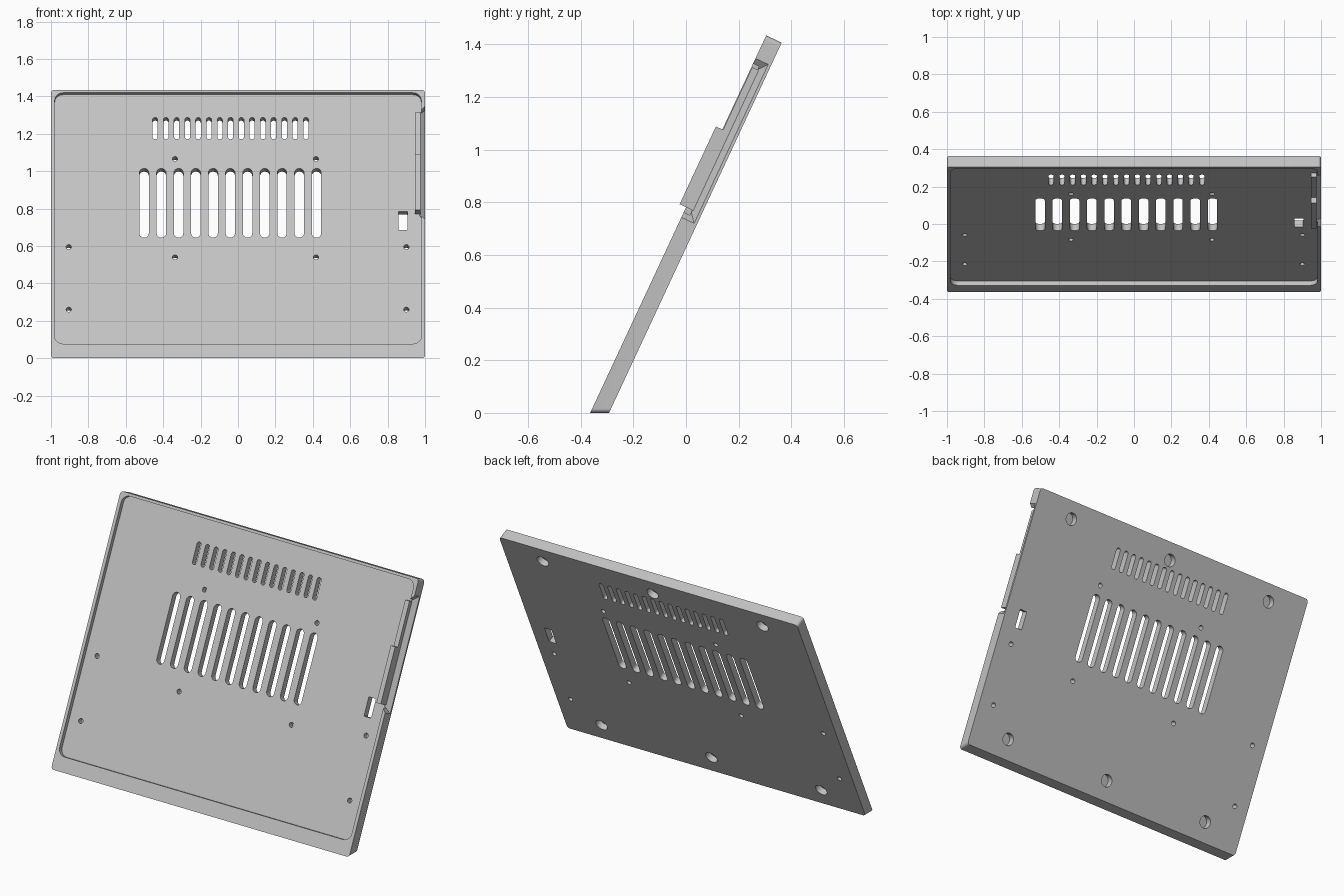
import bpy, bmesh, math
from mathutils import Vector

if "Cube" in bpy.data.objects:
    bpy.data.objects.remove(bpy.data.objects["Cube"], do_unlink=True)

LEAN = math.radians(25)
HEIGHT, THICK, FLOOR = 1.582, 0.065, 0.025

grey = bpy.data.materials.new("light grey plastic")
grey.use_nodes = True
grey.diffuse_color = (0.54, 0.54, 0.54, 1)
grey.node_tree.nodes["Principled BSDF"].inputs["Base Color"].default_value = (0.54, 0.54, 0.54, 1)


# Panel frame: local x across, local y into the panel, local z up the panel
def rounded(x0, x1, z0, z1, r, steps=8):
    pts = []
    corners = [(x1 - r, z1 - r), (x0 + r, z1 - r), (x0 + r, z0 + r), (x1 - r, z0 + r)]
    for i, (cx, cz) in enumerate(corners):
        for k in range(steps + 1):
            a = math.pi / 2 * (i + k / steps)
            pts.append((cx + r * math.cos(a), cz + r * math.sin(a)))
    return pts


def loft(bm, ring_a, ring_b):
    a = [bm.verts.new(p) for p in ring_a]
    b = [bm.verts.new(p) for p in ring_b]
    bm.faces.new(a)
    bm.faces.new(b[::-1])
    for i in range(len(a)):
        j = (i + 1) % len(a)
        bm.faces.new((a[i], b[i], b[j], a[j]))


def prism(bm, outline, d0, d1):
    loft(bm, [(x, d0, z) for x, z in outline], [(x, d1, z) for x, z in outline])


def make(name, bm):
    bmesh.ops.remove_doubles(bm, verts=bm.verts, dist=1e-5)
    bmesh.ops.recalc_face_normals(bm, faces=bm.faces)
    mesh = bpy.data.meshes.new(name)
    bm.to_mesh(mesh)
    bm.free()
    mesh.materials.append(grey)
    ob = bpy.data.objects.new(name, mesh)
    bpy.context.collection.objects.link(ob)
    ob.location = (0, -0.364, 0)
    ob.rotation_euler = (-LEAN, 0, 0)
    return ob


def disc(x, z, r):
    return rounded(x - r, x + r, z - r, z + r, r * 0.999, 6)


# Leaning slab, its lower edge cut level with the ground
bm = bmesh.new()
outline = rounded(-1, 1, 0, HEIGHT, 0.018)
lift = THICK * math.tan(LEAN)
loft(bm, [(x, 0, z) for x, z in outline],
     [(x, THICK, z + (lift if z < 0.1 else 0)) for x, z in outline])
panel = make("tray_panel", bm)

cutters = []

# Shallow tray recess
bm = bmesh.new()
prism(bm, rounded(-0.98, 0.98, 0.085, 1.566, 0.045), -0.1, FLOOR)
cutters.append(make("recess_cutter", bm))

# Flared side notch
def notch_ring(x, z0, z1, depth):
    return [(x, -0.1, z0), (x, depth, z0), (x, depth, z1), (x, -0.1, z1)]

bm = bmesh.new()
loft(bm, notch_ring(0.97, 0.852, 1.453, 0.027), notch_ring(1.005, 0.814, 1.491, 0.058))
cutters.append(make("notch_cutter", bm))

# Vents, screw holes, port window and foot pockets
bm = bmesh.new()
for i in range(11):
    x = -0.502 + 0.0922 * i
    prism(bm, rounded(x - 0.025, x + 0.025, 0.723, 1.131, 0.0249), -0.05, 0.15)
for i in range(15):
    x = -0.443 + 0.0576 * i
    prism(bm, rounded(x - 0.0135, x + 0.0135, 1.303, 1.432, 0.0134, 5), -0.05, 0.15)
for xs, zs in (((-0.337, 0.417), (0.608, 1.187)), ((-0.905, 0.9), (0.299, 0.668))):
    for x in xs:
        for z in zs:
            prism(bm, disc(x, z, 0.014), -0.05, 0.15)
prism(bm, rounded(0.857, 0.905, 0.768, 0.878, 0.002, 1), -0.05, 0.15)
for x in (-0.737, 0, 0.737):
    for z in (0.147, 1.48):
        prism(bm, disc(x, z, 0.037), FLOOR + 0.002, 0.15)
cutters.append(make("hole_cutter", bm))

for cutter in cutters:
    mod = panel.modifiers.new(cutter.name, 'BOOLEAN')
    mod.operation = 'DIFFERENCE'
    mod.solver = 'EXACT'
    mod.object = cutter

# Bake the cuts and discard the cutters
bpy.context.view_layer.update()
baked = bpy.data.meshes.new_from_object(panel.evaluated_get(bpy.context.evaluated_depsgraph_get()))
panel.modifiers.clear()
panel.data = baked
for cutter in cutters:
    bpy.data.objects.remove(cutter, do_unlink=True)

# Stepped clip wall behind the notch
bm = bmesh.new()
step = [(FLOOR + 0.005, 0.862), (-0.027, 0.862), (-0.027, 1.188),
        (0.003, 1.188), (0.003, 1.45), (FLOOR + 0.005, 1.45)]
loft(bm, [(0.946, d, z) for d, z in step], [(0.975, d, z) for d, z in step])
clip = make("side_clip", bm)

bpy.ops.object.select_all(action='DESELECT')
for ob in (panel, clip):
    ob.select_set(True)
bpy.context.view_layer.objects.active = panel
bpy.ops.object.shade_smooth_by_angle(angle=math.radians(30))
